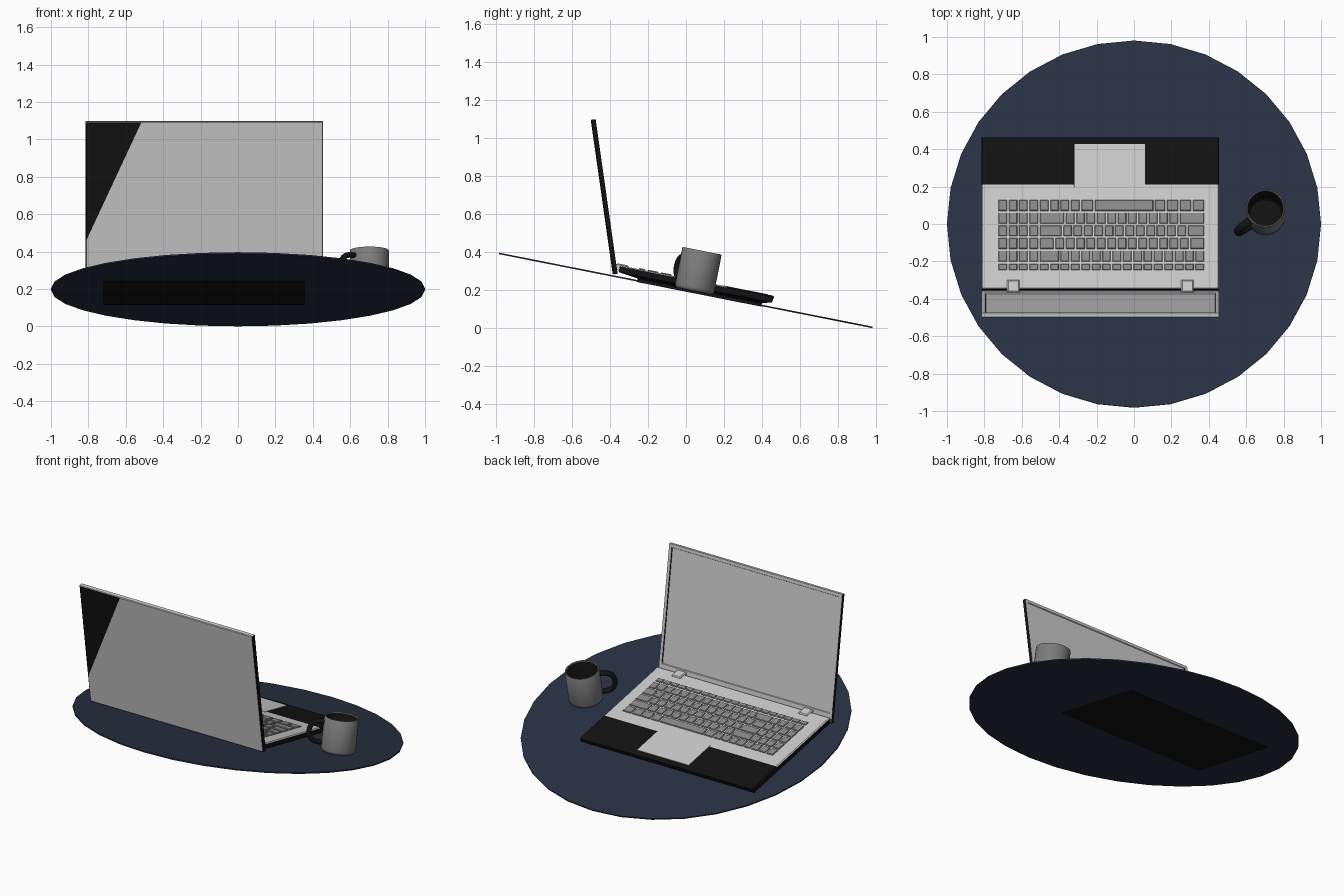
import bpy, bmesh, math
from mathutils import Matrix, Vector

if "Cube" in bpy.data.objects:
    bpy.data.objects.remove(bpy.data.objects["Cube"])

# Everything on the tray is built flat, then tilted with it
TILT = Matrix.Translation((0, 0, 0.203)) @ Matrix.Rotation(math.radians(-11.2), 4, 'X')


def colour(name, r, g, b):
    m = bpy.data.materials.new(name)
    m.diffuse_color = (r, g, b, 1)
    m.use_nodes = True
    m.node_tree.nodes["Principled BSDF"].inputs["Base Color"].default_value = m.diffuse_color
    return m


NAVY = colour("navy", 0.022, 0.031, 0.057)
SILVER = colour("silver", 0.8, 0.8, 0.8)
BLACK = colour("black", 0.006, 0.006, 0.006)
KEY_GREY = colour("key_grey", 0.26, 0.26, 0.26)
MUG_GREY = colour("mug_grey", 0.2, 0.2, 0.2)


def finish(name, bm, mats=(SILVER,), matrix=TILT, smooth=None, second=None):
    """Make the object; faces for which second(face) is true get the second material."""
    bmesh.ops.recalc_face_normals(bm, faces=bm.faces)
    bm.normal_update()
    if second:
        for f in bm.faces:
            f.material_index = int(second(f))
    me = bpy.data.meshes.new(name)
    bm.to_mesh(me)
    bm.free()
    for m in mats:
        me.materials.append(m)
    ob = bpy.data.objects.new(name, me)
    bpy.context.collection.objects.link(ob)
    ob.matrix_world = matrix
    if smooth:
        bpy.ops.object.select_all(action='DESELECT')
        ob.select_set(True)
        bpy.context.view_layer.objects.active = ob
        bpy.ops.object.shade_smooth_by_angle(angle=math.radians(smooth))
    return ob


def skin(bm, rings):
    """Bridge successive vertex rings and cap both ends."""
    for a, b in zip(rings, rings[1:]):
        n = len(a)
        for i in range(n):
            j = (i + 1) % n
            bm.faces.new((a[i], a[j], b[j], b[i]))
    bm.faces.new(rings[0][::-1])
    bm.faces.new(rings[-1])


def loft(bm, rects):
    """Stack of rectangles (x0, x1, y0, y1, z)."""
    skin(bm, [[bm.verts.new(p) for p in ((x0, y0, z), (x1, y0, z), (x1, y1, z), (x0, y1, z))]
              for x0, x1, y0, y1, z in rects])


def slab(bm, x0, x1, y0, y1, z0, z1, c):
    """Block with a chamfered top edge."""
    loft(bm, [(x0, x1, y0, y1, z0), (x0, x1, y0, y1, z1 - c),
              (x0 + c, x1 - c, y0 + c, y1 - c, z1)])


def cut(bm, co, no):
    """Split the faces along a plane."""
    bmesh.ops.bisect_plane(bm, geom=bm.verts[:] + bm.edges[:] + bm.faces[:],
                           plane_co=co, plane_no=no)


# Round tray
bm = bmesh.new()
bmesh.ops.create_cone(bm, cap_ends=True, segments=32, radius1=1, radius2=1, depth=0.008,
                      matrix=Matrix.Translation((0, 0, -0.004)))
finish("round_tray", bm, (NAVY,))

# Laptop base: tapered underside, dark palm rest, sides and bottom
bm = bmesh.new()
panel = (-0.72, 0.355, -0.26, 0.405)
loft(bm, [panel + (-0.0105,), panel + (0.008,),
          (-0.815, 0.455, -0.365, 0.455, 0.022), (-0.815, 0.455, -0.365, 0.462, 0.052),
          (-0.809, 0.449, -0.36, 0.452, 0.058)])
cut(bm, (0, 0.205, 0), (0, 1, 0))
finish("laptop_base", bm, (SILVER, BLACK),
       second=lambda f: f.normal.z < 0.5 or f.calc_center_median().y > 0.205)

# Trackpad
bm = bmesh.new()
slab(bm, -0.32, 0.06, 0.19, 0.425, 0.05, 0.06, 0.001)
finish("trackpad", bm)

# Keyboard: key widths in units, from the user's left (+x) to right (-x)
pad = [1] * 4
rows = [
    [1.25, 1.25, 1.25, 1.15, 5.8, 1.3, 1, 1, 1, 1] + pad,
    [2.5] + [1] * 11 + [2.5] + pad,
    [1.75] + [1] * 12 + [2.25] + pad,
    [1.5] + [1] * 13 + [1.5] + pad,
    [1] * 14 + [2] + pad,
    [1] * 20,
]
UNIT, GAP = 0.0555, 0.005
bm = bmesh.new()
for r, widths in enumerate(rows):
    y, half = (-0.247, 0.016) if r == 5 else (0.089 - 0.069 * r, 0.029)
    x = 0.38
    for w in widths:
        slab(bm, x - w * UNIT + GAP, x - GAP, y - half, y + half, 0.055, 0.064, 0.003)
        x -= w * UNIT
finish("keys", bm, (KEY_GREY,))

# Hinges
for side, x in (("left", 0.285), ("right", -0.645)):
    bm = bmesh.new()
    slab(bm, x - 0.033, x + 0.033, -0.385, -0.318, 0.03, 0.066, 0.006)
    finish(side + "_hinge", bm)

# Lid with a recessed screen, dark side edges and a dark corner on the back
LID = Matrix.Translation((-0.18, -0.372, 0.285)) @ Matrix.Rotation(math.radians(8.1), 4, 'X')
W, H, T, B, CHIN = 0.635, 0.82, 0.013, 0.02, 0.06


def rect_xz(bm, e, y, low):
    return [bm.verts.new(p) for p in ((-W + e, y, low), (W - e, y, low),
                                      (W - e, y, H - e), (-W + e, y, H - e))]


bm = bmesh.new()
skin(bm, [rect_xz(bm, 0.004, -T, 0.004), rect_xz(bm, 0, -T + 0.004, 0), rect_xz(bm, 0, T, 0),
          rect_xz(bm, B, T, CHIN), rect_xz(bm, B + 0.003, T - 0.005, CHIN + 0.003)])
corner, across = Vector((-W, 0, 0.17)), Vector((-0.65, 0, 0.30))
geom = [f for f in bm.faces if f.calc_center_median().y < -T + 0.001]
geom += list({e for f in geom for e in f.edges}) + list({v for f in geom for v in f.verts})
bmesh.ops.bisect_plane(bm, geom=geom, plane_co=corner, plane_no=across)


def lid_dark(f):
    c = f.calc_center_median()
    return abs(f.normal.x) > 0.6 or (c.y < -T + 0.001 and (c - corner).dot(across) > 0)


finish("laptop_lid", bm, (SILVER, BLACK), LID, second=lid_dark)

# Mug body: turned profile (radius, height), hollow with a dark inside
MUG = TILT @ Matrix.Translation((0.703, 0.043, 0))
profile = [(0.094, 0.002), (0.103, 0.010), (0.105, 0.02), (0.105, 0.213), (0.102, 0.217),
           (0.097, 0.217), (0.094, 0.213), (0.094, 0.024), (0.086, 0.016)]
N = 32
bm = bmesh.new()
skin(bm, [[bm.verts.new((r * math.cos(math.tau * i / N), r * math.sin(math.tau * i / N), z))
           for i in range(N)] for r, z in profile])


def inside(f):
    c = f.calc_center_median()
    return c.xy.length < 0.095 and c.z > 0.012


finish("mug_body", bm, (MUG_GREY, BLACK), MUG, 40, inside)

# Mug handle: rounded section swept along a D-shaped bow
path = []
for i in range(17):
    a = math.pi * i / 16
    path.append(Vector((0.099 + 0.088 * abs(math.sin(a)) ** 0.6, 0, 0.112 + 0.066 * math.cos(a))))
bm = bmesh.new()
rings = []
for i, p in enumerate(path):
    t = (path[min(i + 1, 16)] - path[max(i - 1, 0)]).normalized()
    n = Vector((-t.z, 0, t.x))
    rings.append([bm.verts.new(p + n * 0.015 * math.cos(math.tau * k / 12)
                               + Vector((0, 0.022 * math.sin(math.tau * k / 12), 0)))
                  for k in range(12)])
skin(bm, rings)
finish("mug_handle", bm, (BLACK,), MUG @ Matrix.Rotation(math.radians(216), 4, 'Z'), 50)
